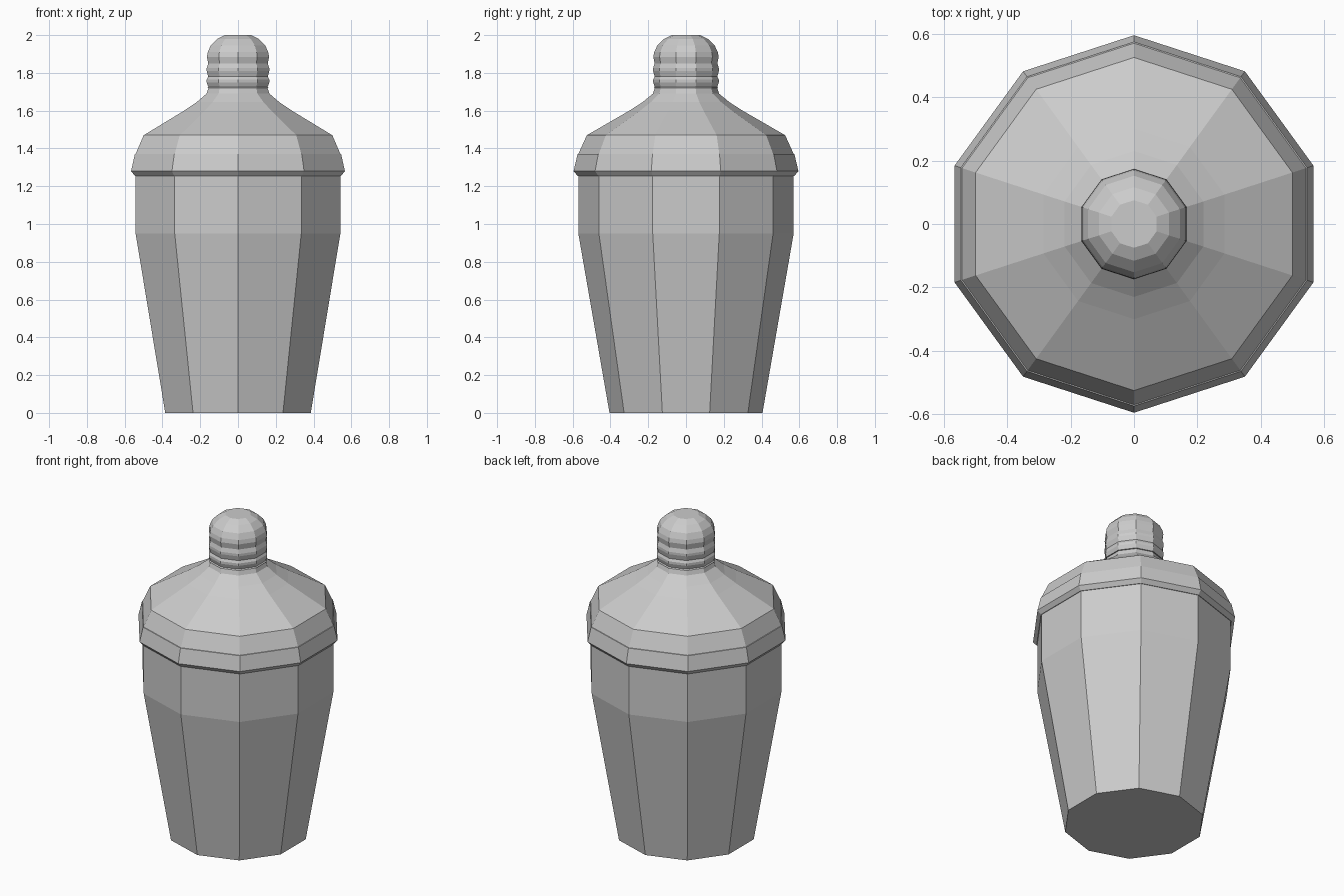
import bpy, bmesh, math

if "Cube" in bpy.data.objects:
    bpy.data.objects.remove(bpy.data.objects["Cube"])

SIDES = 10


def lathe(name, profile):
    """Ten-sided turned solid from (radius, height) pairs, flat shaded and capped."""
    bm = bmesh.new()
    rings = []
    for r, z in profile:
        ring = []
        for i in range(SIDES):
            a = math.pi / 2 + i * math.tau / SIDES
            ring.append(bm.verts.new((r * math.cos(a), r * math.sin(a), z)))
        rings.append(ring)
    for low, high in zip(rings, rings[1:]):
        for i in range(SIDES):
            j = (i + 1) % SIDES
            bm.faces.new((low[i], low[j], high[j], high[i]))
    bm.faces.new(rings[0][::-1])
    bm.faces.new(rings[-1])
    bmesh.ops.recalc_face_normals(bm, faces=bm.faces)
    mesh = bpy.data.meshes.new(name)
    bm.to_mesh(mesh)
    bm.free()
    obj = bpy.data.objects.new(name, mesh)
    bpy.context.collection.objects.link(obj)
    return obj


# Tapered cup with a straight upper band
# Shoulder lid with its flared rim and narrow neck
# Small ribbed cap with a domed top
parts = {
    "cup": [(0.405, 0), (0.57, 0.95), (0.57, 1.255)],
    "shoulder_lid": [(0.574, 1.255), (0.595, 1.28), (0.574, 1.37), (0.57, 1.371),
                     (0.525, 1.47), (0.30, 1.60), (0.23, 1.645),
                     (0.175, 1.69), (0.165, 1.72)],
    "cap": [(0.172, 1.72), (0.165, 1.725), (0.174, 1.75), (0.174, 1.765),
            (0.166, 1.78), (0.174, 1.81), (0.174, 1.825), (0.166, 1.85),
            (0.173, 1.885), (0.168, 1.91), (0.152, 1.945), (0.116, 1.98),
            (0.075, 2.0)],
}
for part_name, part_profile in parts.items():
    lathe(part_name, part_profile)
